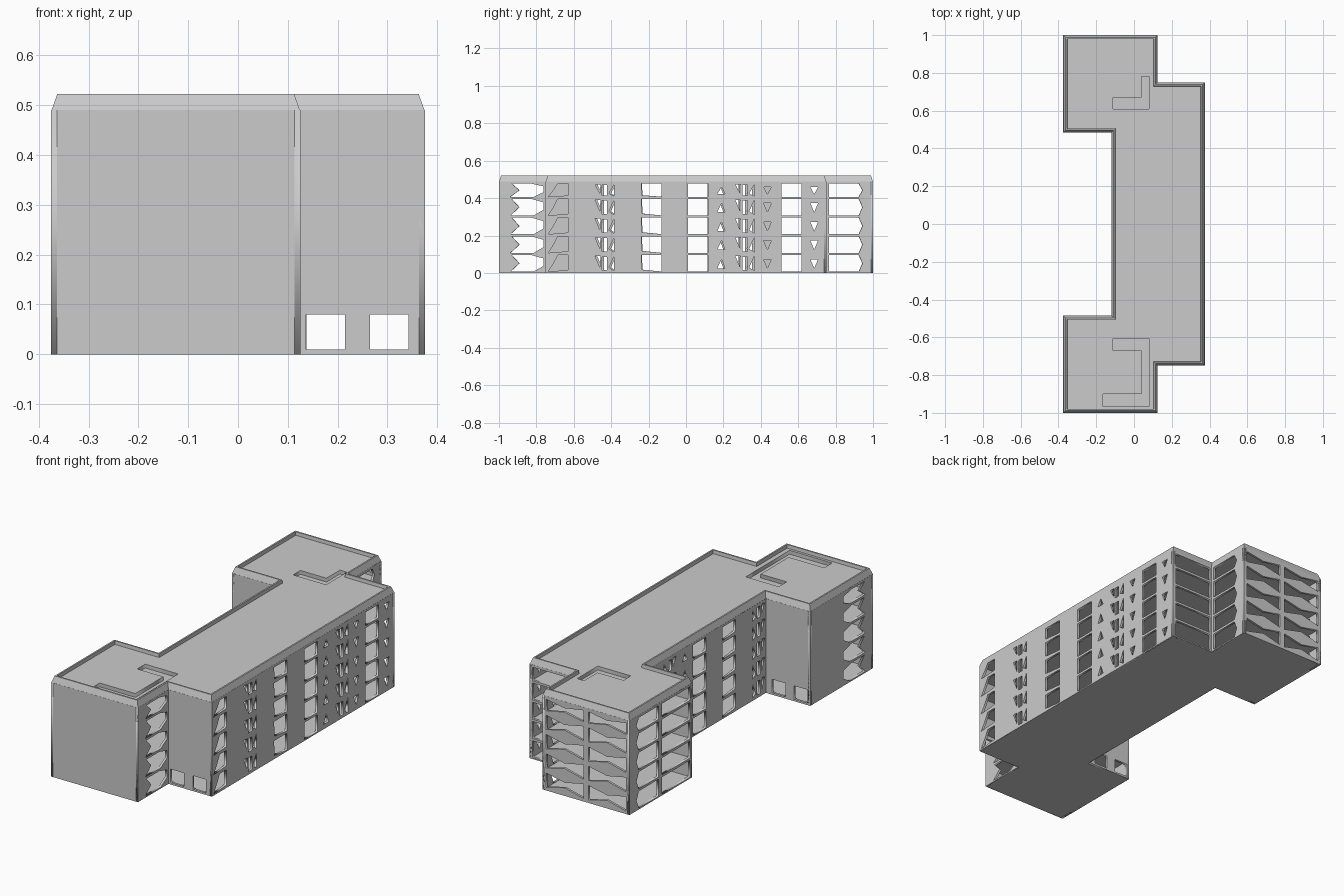
import bpy, bmesh, math
from mathutils import Vector

if "Cube" in bpy.data.objects:
    bpy.data.objects.remove(bpy.data.objects["Cube"])

T = 0.006                                   # wall half thickness
LEVELS = [0.0, 0.1, 0.2, 0.3, 0.4]
TOP = 0.49
FOOT = [(-0.375, -1), (0.125, -1), (0.125, -0.75), (0.375, -0.75), (0.375, 0.75),
        (0.125, 0.75), (0.125, 1), (-0.375, 1), (-0.375, 0.485), (-0.12, 0.485),
        (-0.12, -0.485), (-0.375, -0.485)]


def inset(poly, d):
    """Shrink a right-angled counter-clockwise outline by d."""
    out = []
    for i, p in enumerate(poly):
        a, b, c = Vector(poly[i - 1]), Vector(p), Vector(poly[(i + 1) % len(poly)])
        e1, e2 = (b - a).normalized(), (c - b).normalized()
        q = b + d * (Vector((-e1.y, e1.x)) + Vector((-e2.y, e2.x)))
        out.append((q.x, q.y))
    return out


def plate(name, loops, half, loc, rot=(0, 0, 0)):
    """Flat plate from an outline plus hole outlines, as a mesh."""
    cu = bpy.data.curves.new(name, 'CURVE')
    cu.dimensions = '2D'
    cu.fill_mode = 'BOTH'
    cu.extrude = half
    for pts in loops:
        s = cu.splines.new('POLY')
        s.points.add(len(pts) - 1)
        for p, q in zip(s.points, pts):
            p.co = (q[0], q[1], 0, 1)
        s.use_cyclic_u = True
    ob = bpy.data.objects.new(name, cu)
    ob.location, ob.rotation_euler = loc, rot
    bpy.context.collection.objects.link(ob)
    bpy.ops.object.select_all(action='DESELECT')
    ob.select_set(True)
    bpy.context.view_layer.objects.active = ob
    bpy.ops.object.convert(target='MESH')
    return bpy.context.view_layer.objects.active


# opening shapes in unit coordinates of a bay
FULL = [[(.03, 0), (.97, 0), (.97, 1), (.03, 1)]]
WEDGE = [[(.05, .12), (.97, 0), (.97, 1), (.03, 1)]]
ARROW = [[(.05, 0), (.97, .1), (.97, 1), (.5, 1), (.3, .5)]]
SPLIT = [[(.05, .95), (.3, .95), (.28, .25)], [(.38, .1), (.62, .1), (.62, .9), (.38, .9)],
         [(.7, .25), (.95, .05), (.95, .95)]]
HOURGLASS = [[(.22, 0), (.75, 0), (.97, .35), (.97, .8), (.7, 1), (.25, 1), (.42, .5)]]
BOWTIE = [[(.04, .1), (.5, .4), (.96, .1), (.96, .95), (.5, .7), (.04, .95)]]
SLANT = [[(.04, 0), (.72, 0), (.8, .5), (.72, 1), (.04, 1)]]
SMALL = [[(.28, .75), (.64, .75), (.46, .2)]]
SMALL_UP = [[(.3, .2), (.66, .2), (.5, .75)]]


def facade(name, axis, pos, a0, a1, bays, flip=False):
    """Wall with bays (start, end, shape) repeated on every floor."""
    loops = [[(a0, 0), (a1, 0), (a1, TOP), (a0, TOP)]]
    for z in LEVELS:
        z0, z1 = z + .007, min(z + .1, .482) - .005
        for b0, b1, shape in bays:
            for poly in shape:
                loops.append([(b0 + (b1 - b0) * u, z0 + (z1 - z0) * v) for u, v in poly])
    place(name, axis, pos, loops)


def place(name, axis, pos, loops):
    h = math.pi / 2
    if axis == 'x':                          # wall of constant x
        return plate(name, loops, T, (pos, 0, 0), (h, 0, h))
    return plate(name, loops, T, (0, pos, 0), (h, 0, 0))


def rect(a0, a1, z0, z1):
    return [(a0, z0), (a1, z0), (a1, z1), (a0, z1)]


# floor slabs
for i, z in enumerate(LEVELS):
    plate(f"floor_slab_{i}", [inset(FOOT, .002)], .003, (0, 0, z + .003))

# long street facade: open bays alternate with panels
W = .125
kinds = [ARROW, None, SPLIT, None, WEDGE, None, FULL, SMALL_UP, SPLIT, SMALL, FULL, SMALL]
bays = [(-.75 + i * W + .008, -.75 + (i + 1) * W - .003, k) for i, k in enumerate(kinds) if k]
facade("street_facade", 'x', .375 - T, -.75, .75, bays)

# courtyard facade
kinds = [SPLIT, None, WEDGE, None, FULL, SMALL_UP, SPLIT, None]
step = .97 / 8
bays = [(-.485 + i * step + .004, -.485 + (i + 1) * step - .004, k)
        for i, k in enumerate(kinds) if k]
facade("courtyard_facade", 'x', -.12 + T, -.485, .485, bays)

# wing side facades
facade("front_wing_street_side", 'x', .125 - T, -1, -.75, [(-.99, -.755, HOURGLASS)])
facade("back_wing_street_side", 'x', .125 - T, .75, 1, [(.755, .99, SLANT)])
facade("front_wing_west_side", 'x', -.375 + T, -1, -.485, [(-.99, -.75, HOURGLASS)])
facade("back_wing_west_side", 'x', -.375 + T, .485, 1,
       [(.495, .74, FULL), (.75, .99, SLANT)])

# back facades
facade("back_facade", 'y', 1 - T, -.375, .125, [(-.365, -.13, BOWTIE), (-.12, .115, BOWTIE)])
facade("back_step_facade", 'y', .75 - T, .125, .375, [(.13, .365, FULL)])

# closed end walls, two with ground floor windows
place("front_wall", 'y', -1 + T, [rect(-.375, .125, 0, TOP)])
place("back_wing_court_wall", 'y', .485 + T, [rect(-.375, -.12, 0, TOP)])
place("front_step_wall", 'y', -.75 + T, [rect(.125, .375, 0, TOP),
      rect(.137, .215, .01, .08), rect(.265, .342, .01, .08)])
place("front_wing_court_wall", 'y', -.485 - T, [rect(-.375, -.12, 0, TOP),
      rect(-.36, -.282, .01, .08), rect(-.232, -.155, .01, .08)])

# roof deck with L shaped wells above a ceiling plate
well_back = [(-.11, .61), (.08, .61), (.08, .78), (.04, .78), (.04, .67), (-.11, .67)]
well_front = [(-.11, -.67), (.04, -.67), (.04, -.9), (-.165, -.9), (-.165, -.965),
              (.08, -.965), (.08, -.605), (-.11, -.605)]
plate("roof_ceiling", [inset(FOOT, .002)], .002, (0, 0, .482))
plate("roof_deck", [inset(FOOT, .01), well_back, well_front], .01, (0, 0, .494))

# sloped parapet swept round the outline
profile = [(0, .488), (.012, .522), (.02, .522), (.022, .5)]
bm = bmesh.new()
rings = [[bm.verts.new((x, y, z)) for x, y in inset(FOOT, d)] for d, z in profile]
n = len(FOOT)
for lower, upper in zip(rings, rings[1:]):
    for i in range(n):
        j = (i + 1) % n
        bm.faces.new((lower[i], lower[j], upper[j], upper[i]))
me = bpy.data.meshes.new("parapet")
bm.to_mesh(me)
bm.free()
bpy.context.collection.objects.link(bpy.data.objects.new("parapet", me))
